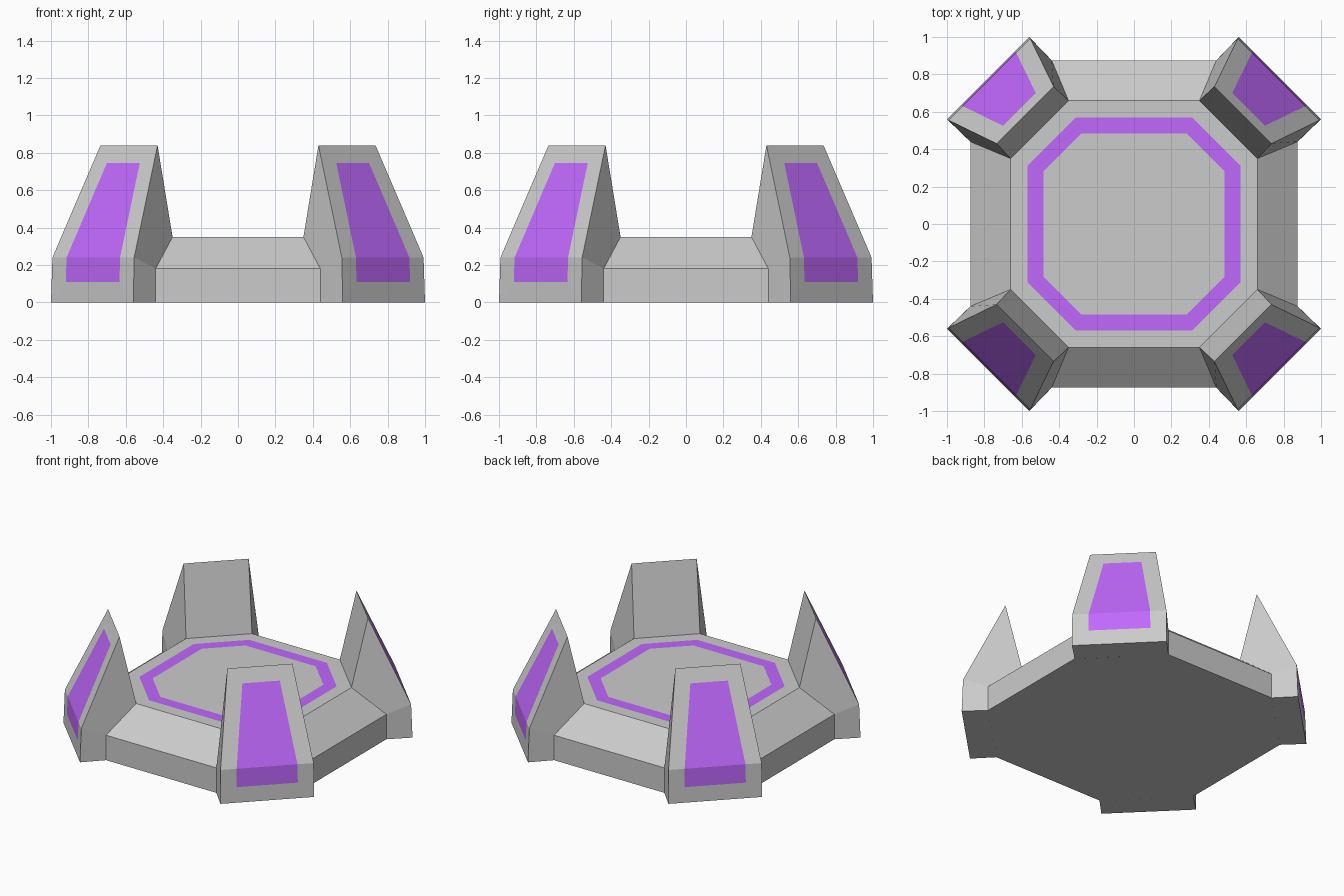
import bpy
from math import cos, sin, pi

if "Cube" in bpy.data.objects:
    bpy.data.objects.remove(bpy.data.objects["Cube"])

purple = bpy.data.materials.new("purple")
purple.diffuse_color = (0.53, 0.14, 0.98, 1)
purple.use_nodes = True
purple.node_tree.nodes["Principled BSDF"].inputs["Base Color"].default_value = purple.diffuse_color


def build(name, quads, mat=None):
    """Make an object from faces given as lists of points, sharing equal points."""
    index, faces = {}, []
    for q in quads:
        faces.append([index.setdefault(tuple(round(c, 5) for c in p), len(index)) for p in q])
    mesh = bpy.data.meshes.new(name)
    mesh.from_pydata(list(index), [], faces)
    if mat:
        mesh.materials.append(mat)
    obj = bpy.data.objects.new(name, mesh)
    bpy.context.collection.objects.link(obj)
    return obj


def octagon(a, b, z):
    """Eight corners, even edges are the axis-aligned sides."""
    return [(a, -b, z), (a, b, z), (b, a, z), (-b, a, z),
            (-a, b, z), (-a, -b, z), (-b, -a, z), (b, -a, z)]


def strip(lo, hi, step=1):
    """Quads joining two closed loops."""
    n = len(lo)
    return [[lo[i], lo[(i + 1) % n], hi[(i + 1) % n], hi[i]] for i in range(0, n, step)]


# platform: skirt, bevel, deck border, deck centre, underside
foot = octagon(0.875, 0.44, 0)
skirt = octagon(0.875, 0.44, 0.18)
deck = octagon(0.66, 0.35, 0.35)
ring_out = octagon(0.57, 0.31, 0.35)
ring_in = octagon(0.485, 0.28, 0.35)
build("platform", strip(foot, skirt, 2) + strip(skirt, deck, 2)
      + strip(deck, ring_out) + [ring_in, foot[::-1]])

# coloured ring in the deck
build("deck_ring", strip(ring_out, ring_in), purple)

# corner pylons: profile points are (distance from centre, half width, height)
OUTLINE = [(1.103, 0.311, 0), (1.094, 0.309, 0.24), (0.824, 0.2157, 0.84),
           (0.714, 0.219, 0.35), (0.93, 0.3076, 0.18), (0.93, 0.3076, 0)]
PANEL = [(1.099, 0.203, 0.11), (1.094, 0.202, 0.24), (0.867, 0.124, 0.745)]

for k, label in enumerate(("back_right", "back_left", "front_left", "front_right")):
    ang = pi / 4 + k * pi / 2
    c, s = cos(ang), sin(ang)

    def side(profile, sign):
        return [(r * c - sign * w * s, r * s + sign * w * c, z) for r, w, z in profile]

    L, R = side(OUTLINE, -1), side(OUTLINE, 1)
    PL, PR = side(PANEL, -1), side(PANEL, 1)
    rim = [L[0], R[0], R[1], R[2], L[2], L[1]]
    inset = [PL[0], PR[0], PR[1], PR[2], PL[2], PL[1]]
    build("pylon_" + label, strip(rim, inset) + [
        [R[0], R[5], R[4], R[1]], [R[1], R[4], R[3], R[2]],
        [L[1], L[4], L[5], L[0]], [L[2], L[3], L[4], L[1]],
        [R[3], L[3], L[2], R[2]],
        [L[0], L[5], R[5], R[0]]])
    # coloured panel set flush in the outer face
    build("panel_" + label, [[PL[0], PR[0], PR[1], PL[1]],
                             [PL[1], PR[1], PR[2], PL[2]]], purple)
